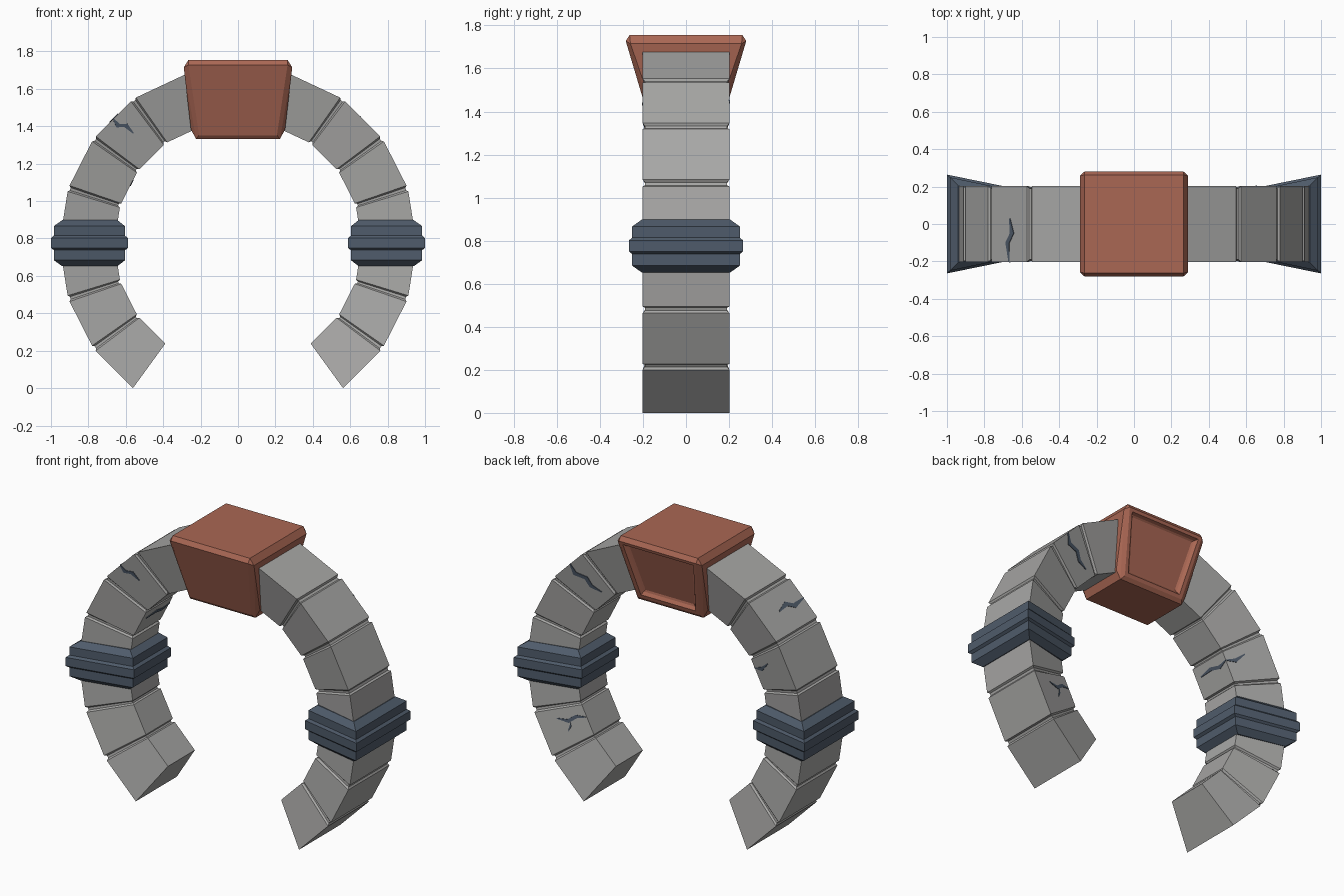
import bpy, bmesh
from math import radians, cos, sin

if "Cube" in bpy.data.objects:
    bpy.data.objects.remove(bpy.data.objects["Cube"])

CZ = 0.773                 # ring centre height
RO, RI = 0.955, 0.662      # outer / inner radius
WO, WI = 0.202, 0.132      # half depth at outer / inner radius


def material(name, rgb):
    m = bpy.data.materials.new(name)
    m.diffuse_color = (*rgb, 1)
    m.use_nodes = True
    m.node_tree.nodes["Principled BSDF"].inputs["Base Color"].default_value = m.diffuse_color
    return m


STONE = material("grey stone", (0.39, 0.388, 0.38))
CLAY = material("red clay", (0.40, 0.135, 0.088))
SLATE = material("dark slate", (0.078, 0.105, 0.145))


def finish(bm, name, mat):
    bmesh.ops.recalc_face_normals(bm, faces=bm.faces)
    me = bpy.data.meshes.new(name)
    bm.to_mesh(me)
    bm.free()
    me.materials.append(mat)
    ob = bpy.data.objects.new(name, me)
    bpy.context.collection.objects.link(ob)
    return ob


def loft(name, rings, mat):
    """Join four-cornered rings into a closed solid."""
    bm = bmesh.new()
    vs = [[bm.verts.new(p) for p in r] for r in rings]
    for a, b in zip(vs, vs[1:]):
        for i in range(4):
            j = (i + 1) % 4
            bm.faces.new((a[i], a[j], b[j], b[i]))
    bm.faces.new(vs[0])
    bm.faces.new(vs[-1])
    return finish(bm, name, mat)


def polar(side, deg, f, y):
    """Point on the 18-degree faceted ring; f = 0 inner, 1 outer."""
    mid = (deg // 18) * 18 + 9
    r = (RI + (RO - RI) * f) * cos(radians(9)) / cos(radians(deg - mid))
    return (side * r * cos(radians(deg)), y, CZ + r * sin(radians(deg)))


def stone_ring(side, deg, d):
    e = d / (RO - RI)
    return [polar(side, deg, f, y) for f, y in
            ((e, d - WI), (1 - e, d - WO), (1 - e, WO - d), (e, WI - d))]


for side, tag in ((-1, "left"), (1, "right")):
    # arm of wedge stones with shallow grooves at the joints
    rings = []
    for deg in range(-54, 73, 18):
        if deg in (-54, 0):
            rings.append(stone_ring(side, deg, 0))
        elif deg == 72:
            rings.append(stone_ring(side, 74, 0))
        else:
            for off, d in ((-1, 0), (-0.45, 0.011), (0.45, 0.011), (1, 0)):
                rings.append(stone_ring(side, deg + off, d))
    loft(tag + "_stone_arm", rings, STONE)

    # stepped band round the arm: z, inner x, outer x, inner y, outer y
    base, step, rib = (0.645, 0.94, 0.14, 0.205), (0.604, 0.985, 0.170, 0.25), (0.588, 1.0, 0.18, 0.264)
    levels = [(0.652, base), (0.684, step), (0.738, step), (0.749, rib)]
    levels += [(0.802, rib), (0.815, step), (0.866, step), (0.898, base)]
    loft(tag + "_band", [[(side * xi, -yi, z), (side * xo, -yo, z),
                          (side * xo, yo, z), (side * xi, yi, z)]
                         for z, (xi, xo, yi, yo) in levels], SLATE)

# keystone: chamfered tapered block
bm = bmesh.new()
for sx in (-1, 1):
    for sy in (-1, 1):
        for x, y, z in ((0.265, 0.262, 1.755), (0.265, 0.28, 1.728), (0.29, 0.258, 1.715),
                        (0.225, 0.150, 1.332), (0.208, 0.168, 1.352), (0.252, 0.145, 1.385)):
            bm.verts.new((sx * x, sy * y, z))
bmesh.ops.convex_hull(bm, input=bm.verts)
bmesh.ops.dissolve_limit(bm, angle_limit=radians(3), verts=bm.verts, edges=bm.edges)
bm.normal_update()
# recessed panel on the back
back = [max(bm.faces, key=lambda f: f.normal.y * f.calc_area())]
bmesh.ops.inset_region(bm, faces=back, thickness=0.03)
bmesh.ops.inset_region(bm, faces=back, thickness=0.018, depth=-0.018)
bmesh.ops.inset_region(bm, faces=back, thickness=0.015, depth=-0.006)
finish(bm, "keystone", CLAY)


def crack(name, pts, width, surface):
    """Thin dark ribbon; pts are (degrees, second coordinate) on a surface."""
    bm = bmesh.new()
    n = len(pts)
    pairs = []
    for i, (a, v) in enumerate(pts):
        w = width * (0.25 if i in (0, n - 1) else 1)
        pairs.append([bm.verts.new(surface(a + s * w, v)) for s in (-1, 1)])
    for p, q in zip(pairs, pairs[1:]):
        bm.faces.new((p[0], p[1], q[1], q[0]))
    ob = finish(bm, name, SLATE)
    mod = ob.modifiers.new("thickness", 'SOLIDIFY')
    mod.thickness, mod.offset = 0.007, 0


def flank(side, sy):
    return lambda a, f: polar(side, a, f, sy * (WI + (WO - WI) * f))


def rim(side, f):
    return lambda a, y: polar(side, a, f, y)


# cracks
crack("crack_upper_left_front", [(45, 1), (44.5, 0.85), (46.5, 0.75), (46.5, 0.55)], 0.8, flank(-1, -1))
crack("crack_upper_left_outer", [(45.3, 0.03), (46.3, -0.05), (44.3, -0.1), (45, -0.2)], 0.9, rim(-1, 1))
crack("crack_upper_right", [(46, 1), (44.5, 0.8), (47, 0.6), (46, 0.42), (48, 0.2)], 0.9, flank(1, 1))
crack("crack_lower_right", [(-22.8, 0.6), (-25, 0.4), (-24, 0.2), (-25.5, 0.02)], 0.8, flank(1, 1))
crack("crack_lower_right_branch", [(-25, 0.36), (-27, 0.38), (-29, 0.48)], 0.6, flank(1, 1))
crack("crack_mid_left_back", [(30.5, 0), (29, 0.2), (30.5, 0.45)], 0.9, flank(-1, 1))
crack("crack_mid_left_inner", [(30.5, 0.132), (29, 0.07), (30.5, 0.0), (29.5, -0.09)], 0.9, rim(-1, 0))
